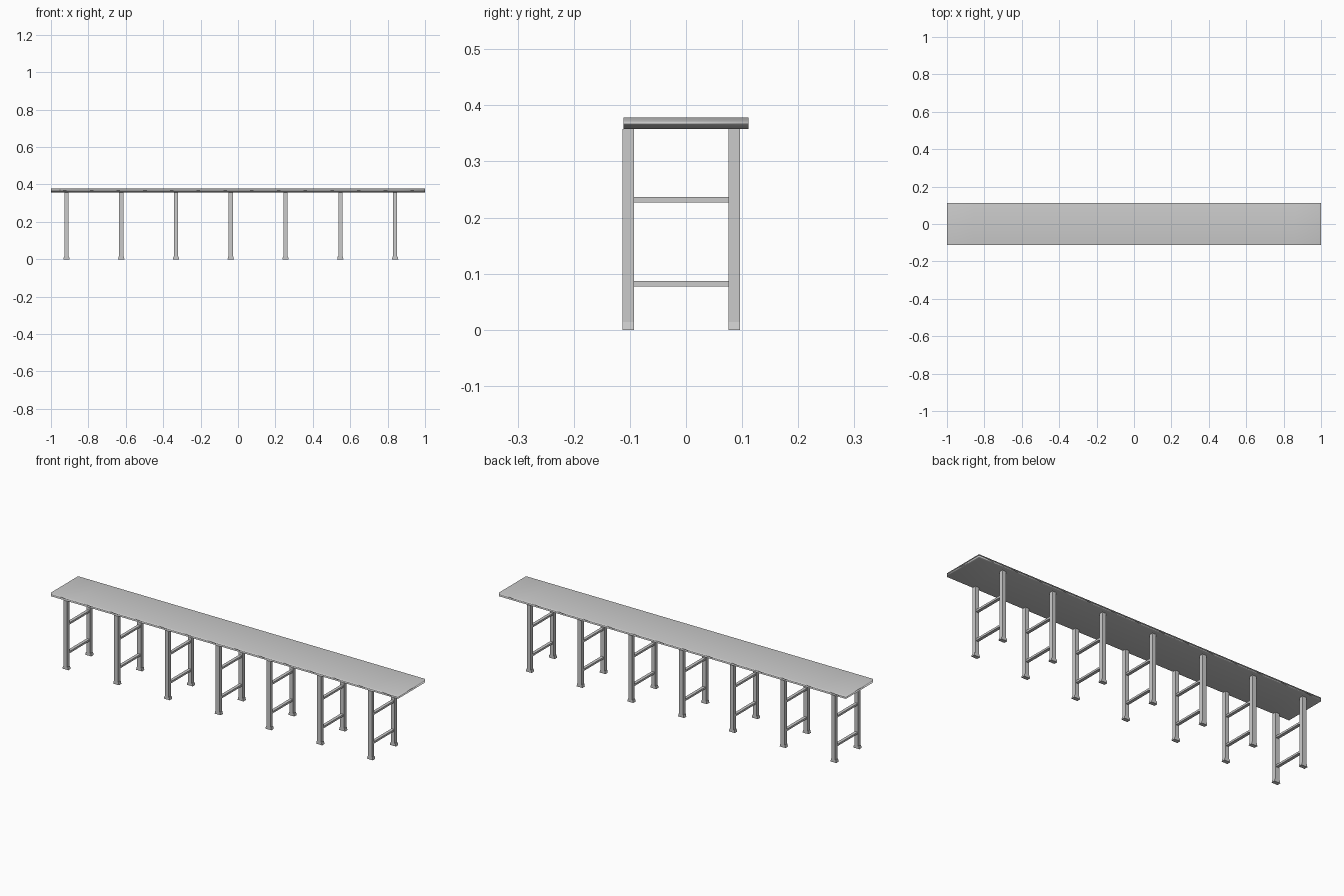
import bpy
import bmesh
from mathutils import Vector

cube = bpy.data.objects.get("Cube")
if cube:
    bpy.data.objects.remove(cube, do_unlink=True)

# Single light grey paint
grey = bpy.data.materials.new("light_grey")
grey.use_nodes = True
colour = (0.6, 0.6, 0.6, 1)
grey.diffuse_color = colour
grey.node_tree.nodes["Principled BSDF"].inputs["Base Color"].default_value = colour


def add_block(name, low, high, top_scale=1.0, x_cuts=0):
    """Box between two corners, optionally tapered in x and cut along x."""
    low, high = Vector(low), Vector(high)
    mid, size = (low + high) / 2, high - low
    bm = bmesh.new()
    bmesh.ops.create_cube(bm, size=1)
    for v in bm.verts:
        if v.co.z > 0:
            v.co.x *= top_scale
        v.co = mid + v.co * size
    if x_cuts:
        long_edges = [e for e in bm.edges
                      if abs(e.verts[0].co.x - e.verts[1].co.x) > size.x / 2]
        bmesh.ops.subdivide_edges(bm, edges=long_edges, cuts=x_cuts, use_grid_fill=True)
    mesh = bpy.data.meshes.new(name)
    bm.to_mesh(mesh)
    bm.free()
    mesh.materials.append(grey)
    obj = bpy.data.objects.new(name, mesh)
    bpy.context.collection.objects.link(obj)
    return obj


# Long top, softly shaded over its edges
TOP_Z = 0.358
top = add_block("table_top", (-1, -0.111, TOP_Z), (1, 0.111, 0.378), x_cuts=13)
for face in top.data.polygons:
    face.use_smooth = True
normals = top.modifiers.new("area_normals", "WEIGHTED_NORMAL")
normals.mode = "FACE_AREA"

# Seven ladder-shaped supports
LEG_HALF, FOOT_HALF, RUNG_HALF = 0.011, 0.017, 0.008
FOOT_Z = 0.014
LEG_Y = {"front": (-0.113, -0.093), "back": (0.076, 0.096)}
for i in range(7):
    x = -0.917 + i * 0.2928
    for side, (y0, y1) in LEG_Y.items():
        add_block(f"{side}_leg_{i + 1}", (x - LEG_HALF, y0, FOOT_Z),
                  (x + LEG_HALF, y1, TOP_Z))
        add_block(f"{side}_foot_{i + 1}", (x - FOOT_HALF, y0, 0),
                  (x + FOOT_HALF, y1, FOOT_Z), top_scale=0.8)
    for level, z in (("lower", 0.077), ("upper", 0.227)):
        add_block(f"{level}_rung_{i + 1}", (x - RUNG_HALF, LEG_Y["front"][1], z),
                  (x + RUNG_HALF, LEG_Y["back"][0], z + 0.01))
